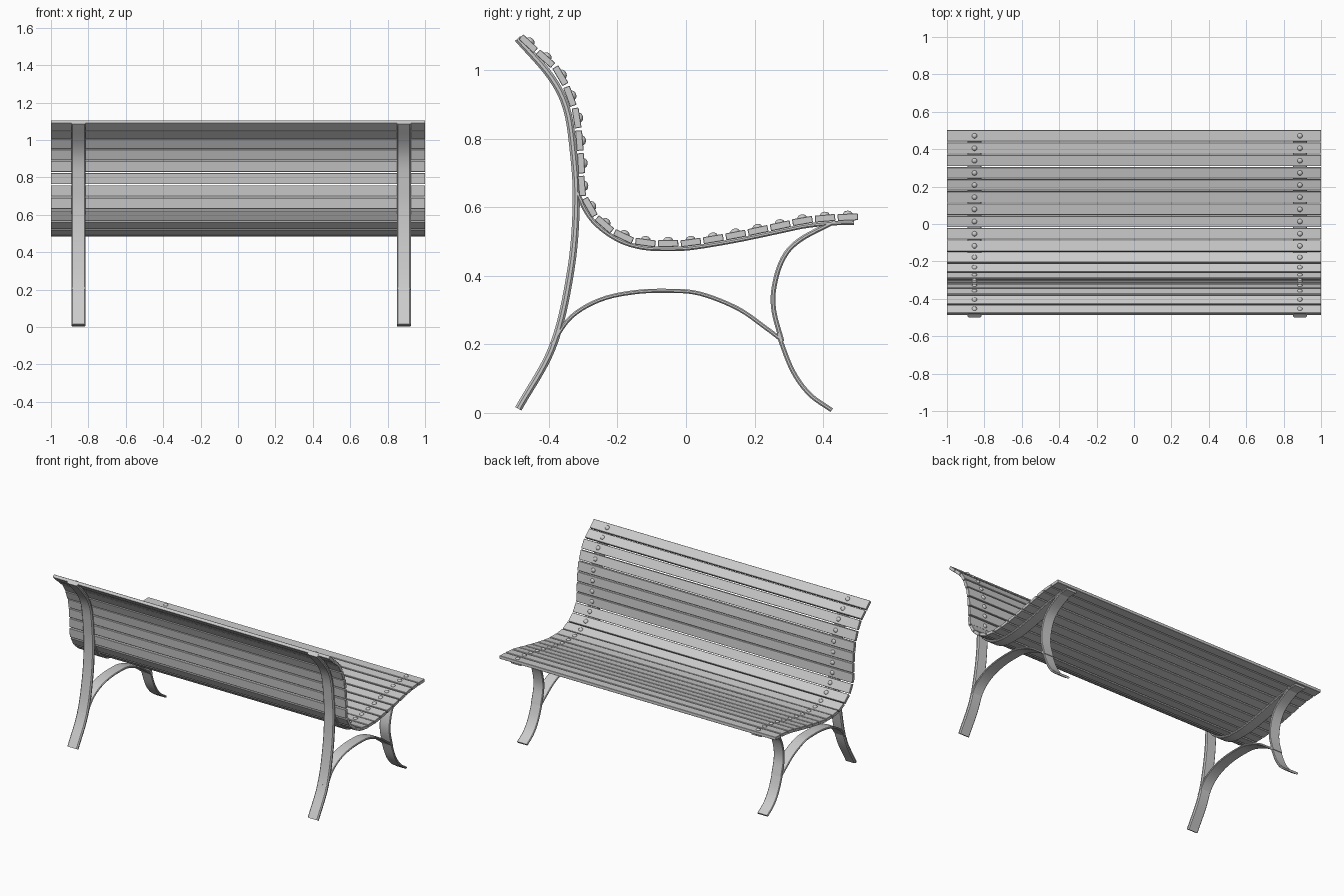
import bpy, bmesh, math
from mathutils import Vector, Matrix

if "Cube" in bpy.data.objects:
    bpy.data.objects.remove(bpy.data.objects["Cube"])

SIDES = (-0.853, 0.887)      # x centres of the two end frames
STRAP_W = 0.075


def spline(pts, steps=10):
    """Catmull-Rom through (y, z) points."""
    p = [Vector(q) for q in pts]
    p = [2 * p[0] - p[1]] + p + [2 * p[-1] - p[-2]]
    out = []
    for i in range(1, len(p) - 2):
        a, b, c, d = p[i - 1:i + 3]
        for k in range(steps):
            t = k / steps
            out.append(0.5 * (2 * b + (c - a) * t + (2 * a - 5 * b + 4 * c - d) * t * t
                              + (3 * b - a - 3 * c + d) * t ** 3))
    return out + [p[-2]]


def resample(path, n):
    """n evenly spaced (point, tangent) pairs along a path."""
    seg = [(b - a).length for a, b in zip(path, path[1:])]
    total, out, i, start = sum(seg), [], 0, 0.0
    for k in range(n):
        s = total * k / (n - 1)
        while i < len(seg) - 1 and start + seg[i] < s:
            start += seg[i]
            i += 1
        d = path[i + 1] - path[i]
        out.append((path[i] + d * ((s - start) / seg[i]), d.normalized()))
    return out


def finish(name, bm, angle=35):
    bmesh.ops.recalc_face_normals(bm, faces=bm.faces)
    me = bpy.data.meshes.new(name)
    bm.to_mesh(me)
    bm.free()
    ob = bpy.data.objects.new(name, me)
    bpy.context.collection.objects.link(ob)
    bpy.context.view_layer.objects.active = ob
    ob.select_set(True)
    bpy.ops.object.shade_smooth_by_angle(angle=math.radians(angle))
    ob.select_set(False)
    return ob


def strap(name, path, x, thick, n=40):
    """Flat bar with eased corners swept along a side-view path."""
    w, h, c = STRAP_W / 2, thick / 2, thick * 0.3
    sec = [(-w, -h + c), (-w + c, -h), (w - c, -h), (w, -h + c),
           (w, h - c), (w - c, h), (-w + c, h), (-w, h - c)]
    bm = bmesh.new()
    rings = []
    for p, t in resample(path, n):
        nrm = Vector((-t.y, t.x))
        rings.append([bm.verts.new((x + u, p.x + nrm.x * v, p.y + nrm.y * v)) for u, v in sec])
    for a, b in zip(rings, rings[1:]):
        for j in range(8):
            k = (j + 1) % 8
            bm.faces.new((a[j], a[k], b[k], b[j]))
    bm.faces.new(rings[0])
    bm.faces.new(rings[-1])
    return finish(name, bm)


# Side-view curves as (y, z)
slat_pts = [(.472, .571), (.407, .568), (.34, .56), (.274, .546), (.14, .518), (.012, .497),
            (-.052, .4945), (-.11, .496), (-.163, .507), (-.207, .528), (-.245, .556),
            (-.277, .594), (-.302, .65), (-.305, .71), (-.309, .77), (-.316, .84),
            (-.329, .897), (-.374, .995), (-.46, 1.077)]
back_leg = spline([(-.489, .012), (-.387, .198), (-.335, .423), (-.32, .62), (-.329, .767),
                   (-.349, .89), (-.396, .983), (-.491, 1.092)])
arch = spline([(-.392, .2), (-.335, .28), (-.25, .33), (-.15, .352), (-.05, .356),
               (.04, .348), (.15, .305), (.23, .25), (.28, .212)])
front_upper = spline([(.28, .208), (.256, .3), (.258, .373), (.284, .452), (.333, .505), (.435, .559)])
front_lower = spline([(.425, .008), (.36, .055), (.31, .125), (.268, .232)])

# Seat bar runs just underneath the slats and joins the back leg
under = []
for p, t in resample(spline([(.49, .571)] + slat_pts[:13]), 40):
    under.append(p + Vector((-t.y, t.x)) * 0.016)

# Two end frames
for x, side in zip(SIDES, ("left", "right")):
    strap("back_leg_" + side, back_leg, x, 0.021, 48)
    strap("seat_bar_" + side, under, x, 0.013, 48)
    strap("arch_brace_" + side, arch, x, 0.012)
    strap("front_leg_upper_" + side, front_upper, x, 0.014)
    strap("front_leg_lower_" + side, front_lower, x, 0.013, 24)

# Slats with a dome screw over each frame
for i, (p, t) in enumerate(resample(spline(slat_pts), 21)):
    pos = Vector((0, p.x, p.y))
    along = Vector((0, t.x, t.y))
    up = Vector((0, t.y, -t.x))
    rot = Matrix((Vector((1, 0, 0)), along, up)).transposed().to_4x4()
    place = Matrix.Translation(pos) @ rot

    bm = bmesh.new()
    bmesh.ops.create_cube(bm, size=1, matrix=Matrix.Diagonal((2, 0.059, 0.02, 1)))
    bmesh.ops.bevel(bm, geom=bm.edges[:], offset=0.0015, segments=1, affect='EDGES')
    bm.transform(place)
    finish("slat_%02d" % (i + 1), bm, 25)

    bm = bmesh.new()
    for x in SIDES:
        bmesh.ops.create_uvsphere(bm, u_segments=16, v_segments=8, radius=1,
                                  matrix=place @ Matrix.Translation((x, 0, 0.009))
                                  @ Matrix.Diagonal((0.014, 0.014, 0.010, 1)))
    finish("slat_screws_%02d" % (i + 1), bm, 60)
